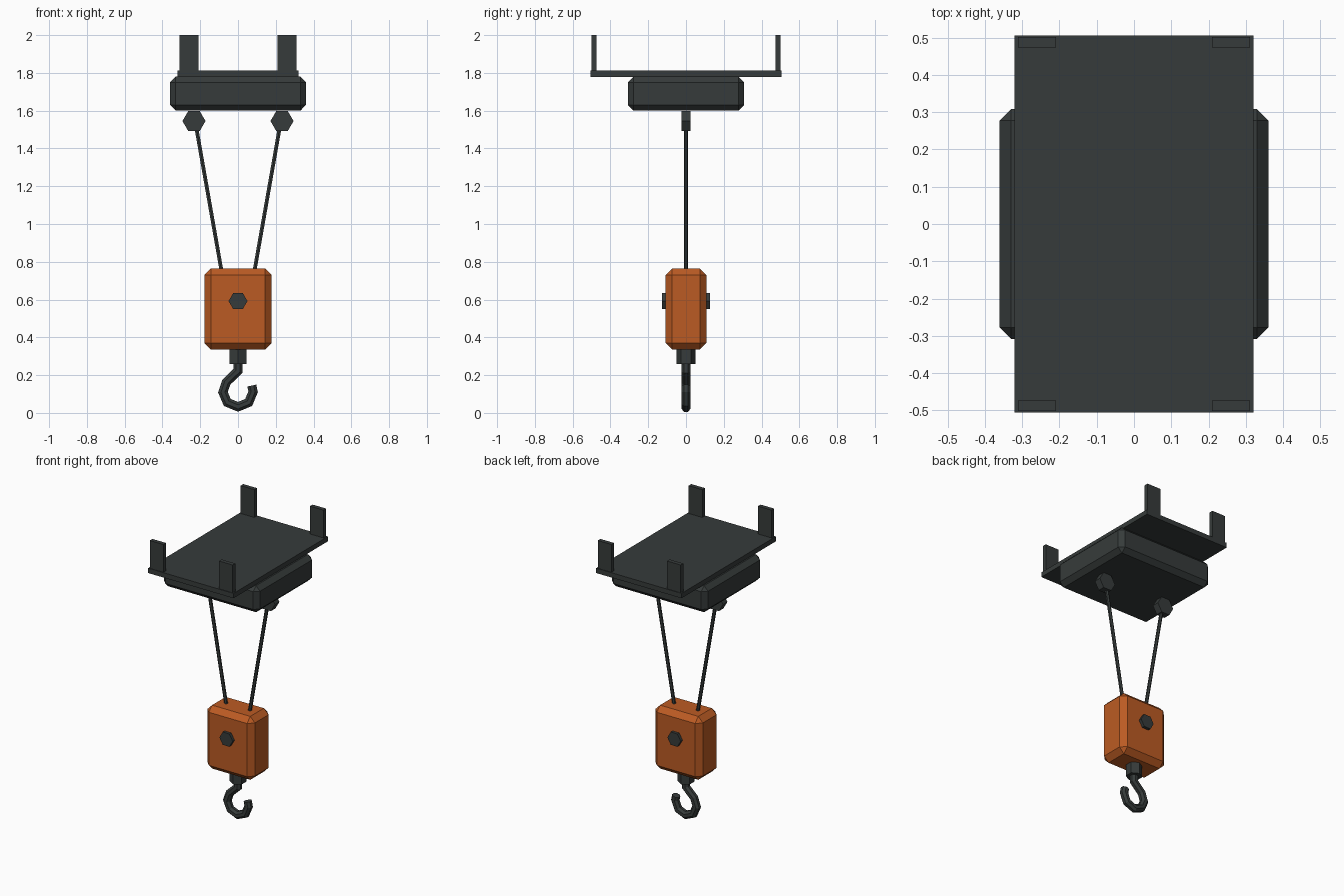
import bpy
import bmesh
from math import cos, sin, pi, radians
from mathutils import Matrix, Vector

cube = bpy.data.objects.get("Cube")
if cube:
    bpy.data.objects.remove(cube, do_unlink=True)


def material(name, colour):
    mat = bpy.data.materials.new(name)
    mat.use_nodes = True
    mat.diffuse_color = colour
    mat.node_tree.nodes["Principled BSDF"].inputs["Base Color"].default_value = colour
    return mat


dark = material("dark steel", (0.037, 0.044, 0.043, 1))
orange = material("orange paint", (0.50, 0.105, 0.017, 1))


def add_object(name, bm, mat):
    bmesh.ops.recalc_face_normals(bm, faces=bm.faces)
    mesh = bpy.data.meshes.new(name)
    bm.to_mesh(mesh)
    bm.free()
    mesh.materials.append(mat)
    obj = bpy.data.objects.new(name, mesh)
    bpy.context.collection.objects.link(obj)
    return obj


def box(name, centre, size, mat, chamfer=0):
    bm = bmesh.new()
    bmesh.ops.create_cube(bm, size=1)
    bmesh.ops.scale(bm, vec=size, verts=bm.verts)
    if chamfer:
        bmesh.ops.bevel(bm, geom=bm.edges[:], offset=chamfer, segments=1,
                        profile=0.5, affect='EDGES')
    bmesh.ops.translate(bm, vec=centre, verts=bm.verts)
    return add_object(name, bm, mat)


def hex_prism(name, centre, radius, depth, axis, mat):
    """Six-sided prism along y (points at +-x) or along z (points at +-y)."""
    bm = bmesh.new()
    ring = []
    for i in range(6):
        c, s = radius * cos(i * pi / 3), radius * sin(i * pi / 3)
        ring.append(bm.verts.new((c, -depth / 2, s) if axis == 'Y'
                                 else (s, c, -depth / 2)))
    face = bm.faces.new(ring)
    top = bmesh.ops.extrude_face_region(bm, geom=[face])["geom"]
    shift = (0, depth, 0) if axis == 'Y' else (0, 0, depth)
    bmesh.ops.translate(bm, vec=shift,
                        verts=[v for v in top if isinstance(v, bmesh.types.BMVert)])
    bmesh.ops.translate(bm, vec=centre, verts=bm.verts)
    return add_object(name, bm, mat)


def tube(name, path, radius, sides, mat):
    """Mitred tube along a path lying in the xz plane."""
    bm = bmesh.new()
    points = [Vector((x, 0, z)) for x, z in path]
    rings = []
    for i, p in enumerate(points):
        before = (p - points[i - 1]).normalized() if i else None
        after = (points[i + 1] - p).normalized() if i + 1 < len(points) else None
        tangent = ((before or after) + (after or before)).normalized()
        across = Vector((tangent.z, 0, -tangent.x))
        stretch = 1 / max(0.6, tangent.dot(before or after))
        rings.append([bm.verts.new(p + radius * (
            across * stretch * cos(2 * pi * (k + 0.5) / sides)
            + Vector((0, sin(2 * pi * (k + 0.5) / sides), 0))))
            for k in range(sides)])
    for a, b in zip(rings, rings[1:]):
        for k in range(sides):
            j = (k + 1) % sides
            bm.faces.new((a[k], a[j], b[j], b[k]))
    bm.faces.new(rings[0])
    bm.faces.new(rings[-1])
    return add_object(name, bm, mat)


# Mounting plate with four upright brackets
box("mounting_plate", (0, 0, 1.795), (0.64, 1.01, 0.033), dark)
for side, sx in (("left", 1), ("right", -1)):
    for end, sy in (("front", -1), ("back", 1)):
        box(f"{end}_{side}_bracket", (sx * 0.26, sy * 0.487, 1.9),
            (0.102, 0.028, 0.2), dark)

# Winch housing under the plate
box("winch_housing", (0, 0, 1.69), (0.72, 0.616, 0.18), dark, 0.03)

# Pulleys and cables
for side, sx in (("left", 1), ("right", -1)):
    hex_prism(f"{side}_pulley", (sx * 0.233, 0, 1.545), 0.061, 0.048, 'Y', dark)
    tube(f"{side}_cable", [(sx * 0.226, 1.54), (sx * 0.08, 0.71)], 0.0115, 6, dark)

# Hook block with its axle bolt
box("hook_block", (0, 0, 0.55), (0.356, 0.216, 0.43), orange, 0.035)
hex_prism("axle_bolt", (0, 0, 0.592), 0.05, 0.256, 'Y', dark)

# Swivel collar and hook
hex_prism("swivel_collar", (0, 0, 0.3), 0.051, 0.084, 'Z', dark)
hook_path = [(0, 0.28), (0, 0.222)]
for angle in (140, 182, 225, 270, 315, 360, 384):
    a = radians(angle)
    hook_path.append((0.08 * cos(a), 0.112 + 0.08 * sin(a)))
tube("hook", hook_path, 0.026, 8, dark)
